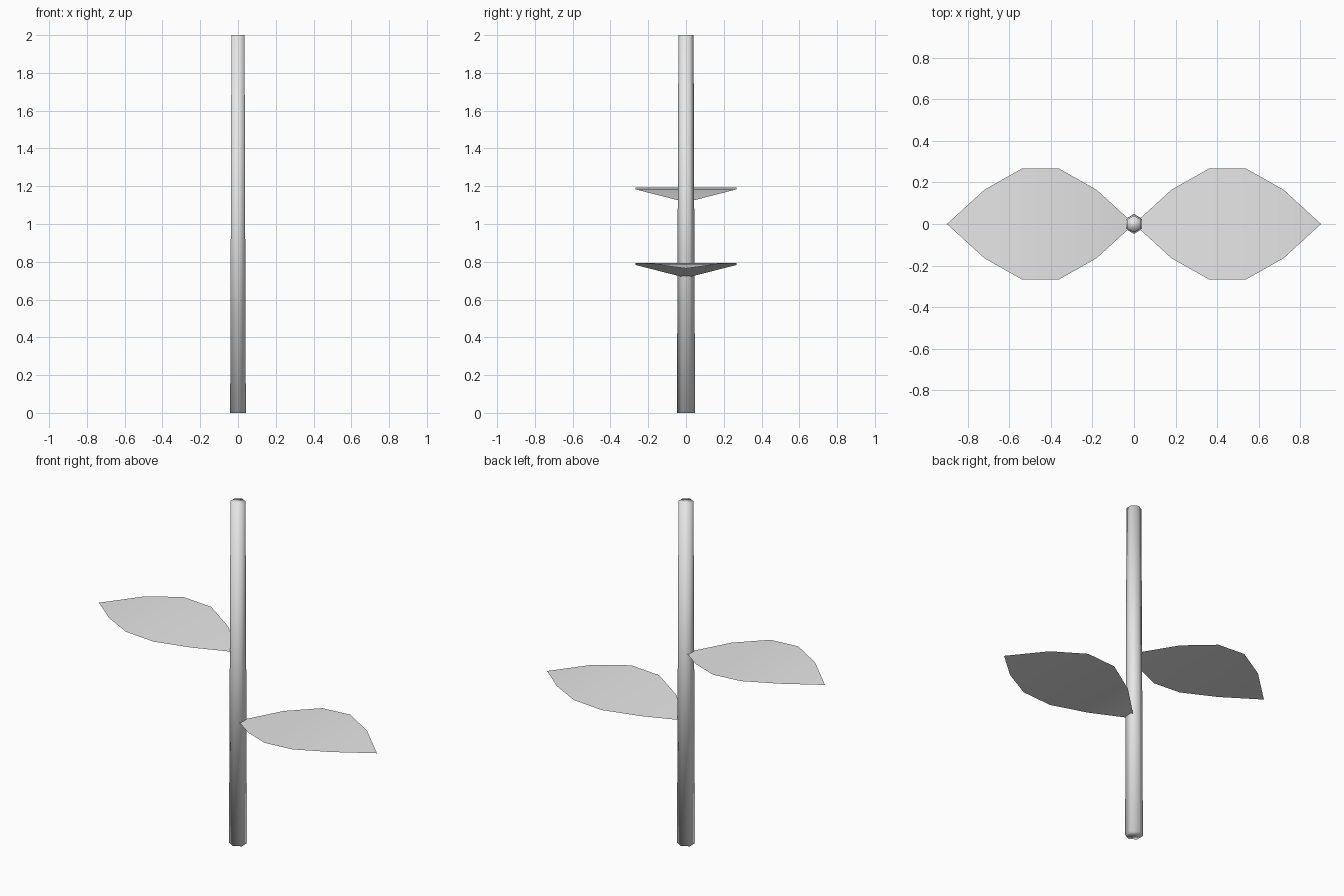
import bpy, bmesh
from math import sin, cos, pi

cube = bpy.data.objects.get("Cube")
if cube:
    bpy.data.objects.remove(cube, do_unlink=True)

# One plain grey for everything
grey = bpy.data.materials.new("plain_grey")
grey.use_nodes = True
grey.diffuse_color = (0.8, 0.8, 0.8, 1)
grey.node_tree.nodes["Principled BSDF"].inputs["Base Color"].default_value = (0.8, 0.8, 0.8, 1)


def make_object(name, bm):
    mesh = bpy.data.meshes.new(name)
    for face in bm.faces:
        face.smooth = True
    bm.to_mesh(mesh)
    bm.free()
    mesh.materials.append(grey)
    obj = bpy.data.objects.new(name, mesh)
    bpy.context.collection.objects.link(obj)
    return obj


def build_stem(height=2.0, bottom_radius=0.048, top_radius=0.04, sides=6):
    """Tapered hexagonal stalk, corners pointing along y, smooth over the caps."""
    bm = bmesh.new()
    rings = []
    for z, r in ((0, bottom_radius), (height, top_radius)):
        angles = [pi / 2 + 2 * pi * i / sides for i in range(sides)]
        rings.append([bm.verts.new((r * cos(a), r * sin(a), z)) for a in angles])
    low, high = rings
    for i in range(sides):
        j = (i + 1) % sides
        bm.faces.new((low[i], low[j], high[j], high[i]))
    bm.faces.new(low[::-1])
    bm.faces.new(high)
    return make_object("stem", bm)


def build_leaf(name, side, base_z, length=0.9, half_width=0.28, steps=5):
    """Thin sheet, pointed at both ends, arching up and drooping at the tip."""
    bm = bmesh.new()

    def point(t, edge):
        z = base_z + 0.25 * t - 0.2 * t * t
        return bm.verts.new((side * length * t, edge * half_width * sin(pi * t), z))

    base, tip = point(0, 0), point(1, 0)
    ribs = [(point(i / steps, -1), point(i / steps, 1)) for i in range(1, steps)]
    bm.faces.new((base, *ribs[0]))
    for (a, b), (c, d) in zip(ribs, ribs[1:]):
        bm.faces.new((a, c, d, b))
    bm.faces.new((ribs[-1][1], ribs[-1][0], tip))
    # Sheet normals face upward
    bm.normal_update()
    for face in bm.faces:
        if face.normal.z < 0:
            face.normal_flip()
    return make_object(name, bm)


build_stem()
build_leaf("lower_left_leaf", 1, 0.715)
build_leaf("upper_right_leaf", -1, 1.115)
